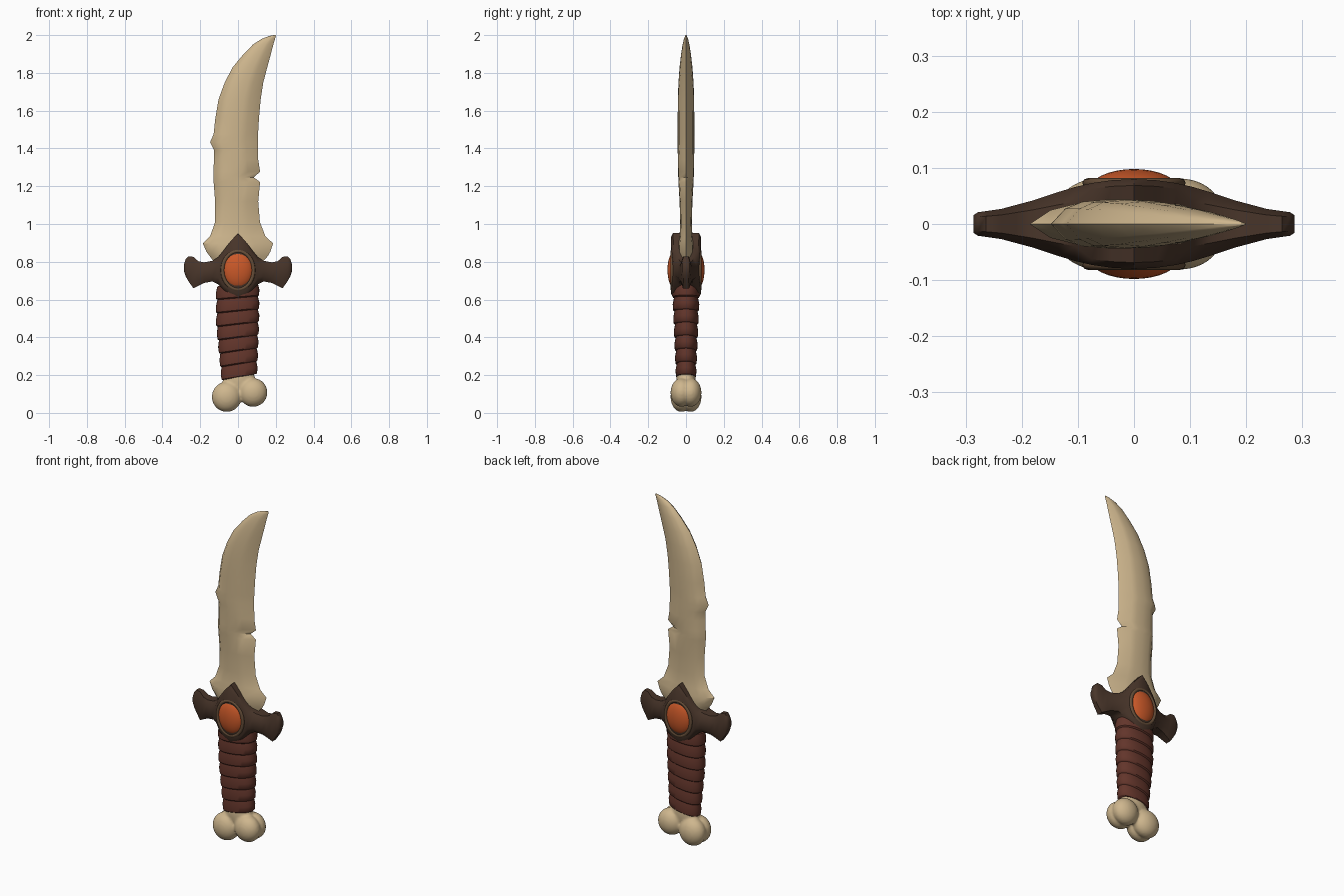
import bpy, bmesh, math
from mathutils import Matrix

if "Cube" in bpy.data.objects:
    bpy.data.objects.remove(bpy.data.objects["Cube"])


def material(name, col):
    m = bpy.data.materials.new(name)
    m.diffuse_color = (*col, 1)
    m.use_nodes = True
    m.node_tree.nodes["Principled BSDF"].inputs["Base Color"].default_value = m.diffuse_color
    return m


BONE = material("bone", (0.62, 0.47, 0.27))
DARK = material("dark brown", (0.066, 0.036, 0.023))
RIM = material("rim brown", (0.13, 0.075, 0.04))
LEATHER = material("red leather", (0.125, 0.036, 0.024))
ORANGE = material("orange gem", (0.60, 0.10, 0.022))


def finish(name, bm, mat, angle=35):
    bmesh.ops.recalc_face_normals(bm, faces=bm.faces)
    me = bpy.data.meshes.new(name)
    bm.to_mesh(me)
    bm.free()
    me.materials.append(mat)
    ob = bpy.data.objects.new(name, me)
    bpy.context.collection.objects.link(ob)
    bpy.ops.object.select_all(action='DESELECT')
    ob.select_set(True)
    bpy.context.view_layer.objects.active = ob
    bpy.ops.object.shade_smooth_by_angle(angle=math.radians(angle))
    return ob


def loft(name, rings, mat, angle=35):
    """Skin a stack of equal-length closed rings and cap both ends."""
    bm = bmesh.new()
    vs = [[bm.verts.new(p) for p in r] for r in rings]
    n = len(rings[0])
    for a, b in zip(vs, vs[1:]):
        for i in range(n):
            j = (i + 1) % n
            bm.faces.new((a[i], a[j], b[j], b[i]))
    bm.faces.new(vs[0])
    bm.faces.new(vs[-1])
    return finish(name, bm, mat, angle)


def ellipsoids(name, items, mat):
    bm = bmesh.new()
    for c, r in items:
        bmesh.ops.create_uvsphere(bm, u_segments=32, v_segments=20, radius=1,
                                  matrix=Matrix.Translation(c) @ Matrix.Diagonal((*r, 1)))
    return finish(name, bm, mat, 60)


# Blade: rows of (z, left edge, right edge, half thickness), lens section with a ground right edge
rows = [
    (0.79, -0.12, 0.12, 0.035), (0.83, -0.15, 0.158, 0.04), (0.855, -0.168, 0.172, 0.042),
    (0.897, -0.186, 0.186, 0.04), (0.935, -0.148, 0.145, 0.034), (1.01, -0.121, 0.116, 0.031),
    (1.12, -0.121, 0.107, 0.034), (1.222, -0.129, 0.117, 0.04), (1.247, -0.129, 0.083, 0.041),
    (1.277, -0.129, 0.117, 0.042), (1.34, -0.128, 0.107, 0.043), (1.39, -0.126, 0.106, 0.044),
    (1.433, -0.148, 0.106, 0.044), (1.475, -0.129, 0.106, 0.044), (1.56, -0.12, 0.111, 0.044),
    (1.66, -0.103, 0.12, 0.043), (1.75, -0.07, 0.134, 0.04), (1.83, -0.028, 0.155, 0.034),
    (1.90, 0.03, 0.174, 0.026), (1.95, 0.079, 0.187, 0.018), (1.98, 0.125, 0.196, 0.011),
    (1.995, 0.165, 0.201, 0.005), (2.0, 0.188, 0.199, 0.002)]
prof = [(0.10, 0.62), (0.22, 0.9), (0.42, 1.0), (0.60, 0.96), (0.74, 0.82)]
rings = []
for z, l, r, t in rows:
    x = lambda u: l + u * (r - l)
    rings.append([(l, 0, z)] + [(x(u), -f * t, z) for u, f in prof] + [(r, 0, z)]
                 + [(x(u), f * t, z) for u, f in reversed(prof)])
loft("blade", rings, BONE, 38)

# Guard: columns of (x, top, bottom, half depth), mirrored across x
cols = [(0, 0.952, 0.61, 0.080), (0.04, 0.908, 0.628, 0.078), (0.075, 0.862, 0.65, 0.073),
        (0.105, 0.825, 0.68, 0.066), (0.135, 0.805, 0.696, 0.057), (0.18, 0.797, 0.688, 0.042),
        (0.21, 0.803, 0.673, 0.034), (0.236, 0.826, 0.659, 0.027), (0.264, 0.829, 0.70, 0.023),
        (0.278, 0.812, 0.725, 0.021), (0.286, 0.785, 0.75, 0.016)]
full = [(-x, a, b, y) for x, a, b, y in reversed(cols[1:])] + cols
rings = []
for x, a, b, y in full:
    c = 0.022 if abs(x) < 0.1 else 0.25 * (a - b)
    k = 0.86 if abs(x) < 0.1 else 0.6
    rings.append([(x, -y, b + c), (x, -y, a - c), (x, -y * k, a), (x, y * k, a),
                  (x, y, a - c), (x, y, b + c), (x, y * k, b), (x, -y * k, b)])
loft("guard", rings, DARK, 40)

# Gems and their oval rims, front and back
for side, s in (("front", -1), ("back", 1)):
    ellipsoids(side + "_gem", [((0, s * 0.058, 0.757), (0.082, 0.040, 0.10))], ORANGE)
    bm = bmesh.new()
    N, M = 40, 8
    v = [[bm.verts.new(((0.082 + 0.010 * math.cos(q)) * math.cos(p),
                        s * (0.073 + 0.009 * math.sin(q)),
                        0.755 + (0.101 + 0.010 * math.cos(q)) * math.sin(p)))
          for q in [2 * math.pi * j / M for j in range(M)]]
         for p in [2 * math.pi * i / N for i in range(N)]]
    for i in range(N):
        for j in range(M):
            i2, j2 = (i + 1) % N, (j + 1) % M
            bm.faces.new((v[i][j], v[i2][j], v[i2][j2], v[i][j2]))
    finish(side + "_gem_rim", bm, RIM, 60)

# Grip: slanted, slightly stepped leather bands
rings = []
bands, z0, z1 = 7, 0.19, 0.68
for b in range(bands):
    for t, grow in ((0.0, 0.0), (0.06, 0.004), (0.5, 0.005), (0.97, -0.003)):
        f = (b + t) / bands
        g = min(f / 0.6, 1)
        rx, ry = 0.090 + 0.020 * g + grow, 0.049 + 0.021 * f + grow
        cx = 0.007 - 0.009 * g
        ring = []
        for i in range(32):
            a = 2 * math.pi * i / 32
            px = rx * math.copysign(abs(math.cos(a)) ** 0.9, math.cos(a))
            py = ry * math.copysign(abs(math.sin(a)) ** 0.9, math.sin(a))
            ring.append((cx + px, py, z0 + f * (z1 - z0) + 0.18 * px * (1 - 0.6 * f)))
        rings.append(ring)
loft("grip", rings, LEATHER, 40)

# Pommel: knuckle bone end, lobes fused by a remesh
items = [((0.005, 0, 0.17), (0.086, 0.052, 0.10))]
for s in (-1, 1):
    items += [((-0.060, s * 0.024, 0.085), (0.079, 0.058, 0.080)),
              ((0.080, s * 0.024, 0.108), (0.076, 0.058, 0.076))]
pommel = ellipsoids("pommel", items, BONE)
rm = pommel.modifiers.new("fuse", 'REMESH')
rm.mode, rm.voxel_size, rm.use_smooth_shade = 'VOXEL', 0.007, True
sm = pommel.modifiers.new("soften", 'SMOOTH')
sm.factor, sm.iterations = 0.5, 8
